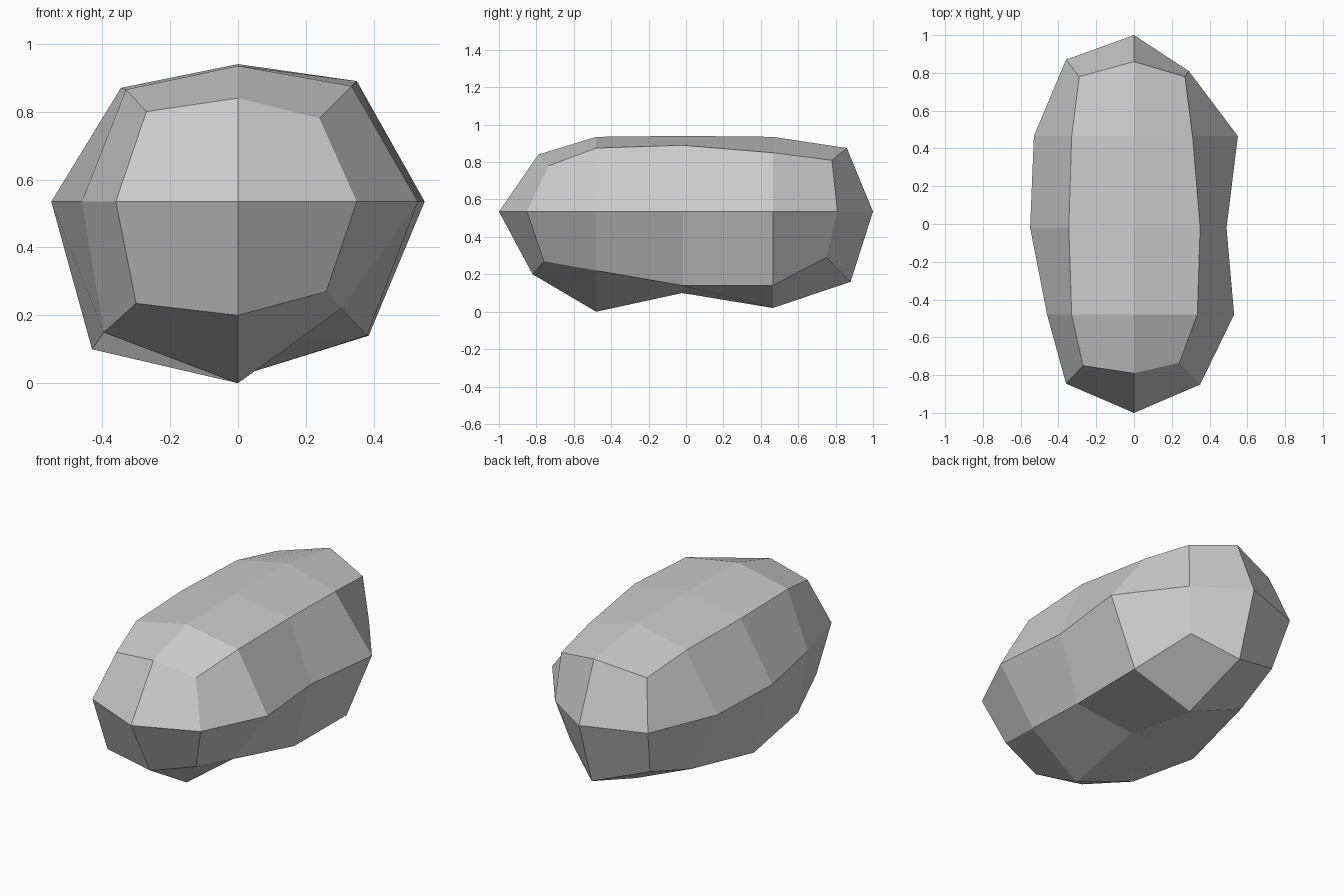
import bpy, bmesh

if "Cube" in bpy.data.objects:
    bpy.data.objects.remove(bpy.data.objects["Cube"])

MID_Z = 0.535   # height of the widest line and of both end points

# Cross-sections from front to back:
# left x | top-left x,z | top z | top-right x,z | right x | low-right x,z | bottom z | low-left x,z
sections = [
    (-.36, -.27, .80, .84, .24, .78, .35, .26, .27, .20, -.30, .235),
    (-.46, -.33, .865, .935, .335, .875, .53, .305, .22, .00, -.395, .15),
    (-.55, -.345, .87, .94, .35, .89, .49, .38, .14, .10, -.43, .10),
    (-.53, -.33, .865, .935, .31, .85, .55, .385, .14, .02, -.36, .17),
    (-.36, -.29, .81, .875, .27, .81, .29, .23, .29, .16, -.31, .26),
]
# Depth of each point; the end sections are bowed
depths = [
    (-.845, -.75, -.79, -.735, -.85, -.76, -.82, -.79),
    (-.48,) * 8,
    (-.02,) * 8,
    (.465,) * 8,
    (.87, .78, .86, .78, .81, .75, .88, .78),
]

bm = bmesh.new()
rings = []
for s, d in zip(sections, depths):
    lx, tlx, tlz, tz, trx, trz, rx, brx, brz, bz, blx, blz = s
    outline = [(lx, MID_Z), (tlx, tlz), (0, tz), (trx, trz),
               (rx, MID_Z), (brx, brz), (0, bz), (blx, blz)]
    rings.append([bm.verts.new((x, y, z)) for (x, z), y in zip(outline, d)])

# Long sides
for a, b in zip(rings, rings[1:]):
    for i in range(8):
        j = (i + 1) % 8
        bm.faces.new((a[i], a[j], b[j], b[i]))

# Pointed ends, four facets each
for ring, y in ((rings[0], -1), (rings[-1], 1)):
    tip = bm.verts.new((0, y, MID_Z))
    for i in range(0, 8, 2):
        bm.faces.new((ring[i], ring[i + 1], ring[(i + 2) % 8], tip))

bmesh.ops.recalc_face_normals(bm, faces=bm.faces[:])
mesh = bpy.data.meshes.new("rock")
bm.to_mesh(mesh)
bm.free()

stone = bpy.data.materials.new("stone_grey")
stone.diffuse_color = (.6, .6, .6, 1)
stone.use_nodes = True
stone.node_tree.nodes["Principled BSDF"].inputs["Base Color"].default_value = stone.diffuse_color
mesh.materials.append(stone)
rock = bpy.data.objects.new("rock", mesh)
bpy.context.collection.objects.link(rock)
